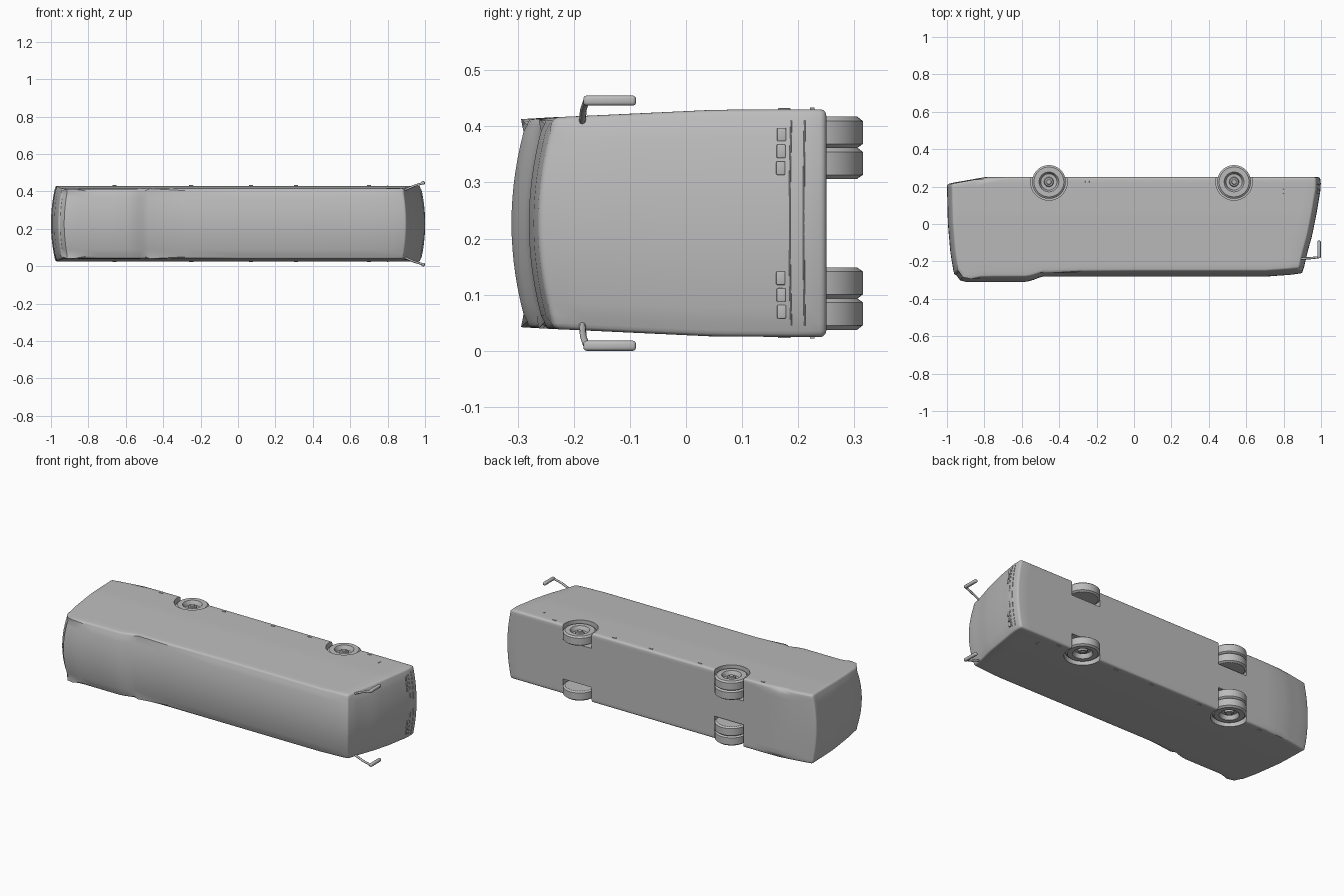
import bpy, bmesh, math
from mathutils import Vector, Matrix

cube = bpy.data.objects.get("Cube")
if cube:
    bpy.data.objects.remove(cube, do_unlink=True)

MID = 0.2275  # centre plane; the coach lies on its side, roof towards -y

grey = bpy.data.materials.new("plain grey")
grey.use_nodes = True
grey.diffuse_color = (0.5, 0.5, 0.5, 1)
grey.node_tree.nodes["Principled BSDF"].inputs["Base Color"].default_value = (0.5, 0.5, 0.5, 1)


def finish(name, bm, smooth=True):
    bmesh.ops.recalc_face_normals(bm, faces=bm.faces)
    mesh = bpy.data.meshes.new(name)
    bm.to_mesh(mesh)
    bm.free()
    mesh.materials.append(grey)
    ob = bpy.data.objects.new(name, mesh)
    bpy.context.collection.objects.link(ob)
    if smooth:
        bpy.ops.object.select_all(action="DESELECT")
        ob.select_set(True)
        bpy.context.view_layer.objects.active = ob
        bpy.ops.object.shade_smooth_by_angle(angle=math.radians(35))
    return ob


def interp(table, v):
    for (a, p), (b, q) in zip(table, table[1:]):
        if v <= b:
            return p + (q - p) * max(0, (v - a) / (b - a))
    return table[-1][1]


# Outline of the shell: roof and floor along the length, nose and tail by height
ROOF = [(-1, -.272), (-.975, -.3), (-.94, -.311), (-.61, -.311), (-.57, -.302),
        (-.51, -.28), (.85, -.28), (1, -.264)]
FLOOR = [(-1, .215), (-.8, .25), (1, .25)]
NOSE = [(-.27, .9), (-.15, .928), (-.06, .953), (.05, .975), (.2, 1), (.25, .996)]
TAIL = [(-.3, .958), (-.15, .982), (0, .995), (.21, 1), (.25, 1)]
WIDTH = [(-.3, .185), (-.25, .188), (.05, .202), (.25, .203)]
STATIONS = [-1, -.97, -.93, -.87, -.8, -.7, -.62, -.59, -.56, -.53, -.5, -.3, 0, .4, .8, .93, 1]


def shell_point(x, b, c):
    """Map length x, height b and width c (each -1 to 1) to the shell."""
    t = (b + 1) / 2
    roof = interp(ROOF, x)
    y = roof + (interp(FLOOR, x) - roof) * t + .028 * c * c * (1 - t)
    end = interp(NOSE if x > 0 else TAIL, y) - .024 * c * c
    return Vector((x * end, y, MID + c * interp(WIDTH, y)))


# Shell
bm = bmesh.new()
bmesh.ops.create_cube(bm, size=2)
bmesh.ops.subdivide_edges(bm, edges=bm.edges[:], cuts=15, use_grid_fill=True)
rims = [e for e in bm.edges
        if sum(all(abs(v.co[i] - s) < .001 for v in e.verts)
               for i in range(3) for s in (-1, 1)) == 2]
for v in bm.verts:
    v.co = shell_point(STATIONS[round((v.co.x + 1) * 8)], v.co.y, v.co.z)
bmesh.ops.bevel(bm, geom=rims, offset=.011, segments=3, profile=.5, affect="EDGES")
shell = finish("coach_shell", bm)


def cylinder(name, x, y, z0, z1, radius):
    bm = bmesh.new()
    bmesh.ops.create_cone(bm, cap_ends=True, segments=40, radius1=radius, radius2=radius,
                          depth=z1 - z0, matrix=Matrix.Translation((x, y, (z0 + z1) / 2)))
    return finish(name, bm, False)


# Wheel profile as radius and distance from the inner face
RIM = [(0, 0), (.08, 0), (.09, .007), (.09, .048), (.08, .056), (.053, .056), (.049, .05),
       (.043, .032), (.026, .03), (.022, .046), (.014, .047), (.012, .052), (0, .052)]


def wheel(name, x, z, side):
    bm = bmesh.new()
    verts = [bm.verts.new((r, 0, d)) for r, d in RIM]
    edges = [bm.edges.new(pair) for pair in zip(verts, verts[1:])]
    bmesh.ops.spin(bm, geom=verts + edges, cent=(0, 0, 0), axis=(0, 0, 1),
                   angle=math.tau, steps=40, use_duplicate=False)
    bmesh.ops.remove_doubles(bm, verts=bm.verts, dist=.0001)
    for v in bm.verts:
        v.co = (x + v.co.x, .225 + v.co.y, MID + side * (z + v.co.z))
    return finish(name, bm)


def box(name, centre, size, bevel):
    bm = bmesh.new()
    bmesh.ops.create_cube(bm, size=1)
    for v in bm.verts:
        v.co = Vector(centre) + Vector([a * b for a, b in zip(v.co, size)])
    bmesh.ops.bevel(bm, geom=bm.edges[:], offset=bevel, segments=3, profile=.5, affect="EDGES")
    return finish(name, bm)


def tube(name, points, radius):
    cu = bpy.data.curves.new(name, "CURVE")
    cu.dimensions = "3D"
    cu.bevel_depth = radius
    cu.bevel_resolution = 2
    cu.use_fill_caps = True
    line = cu.splines.new("POLY")
    line.points.add(len(points) - 1)
    for p, co in zip(line.points, points):
        p.co = (*co, 1)
    cu.materials.append(grey)
    ob = bpy.data.objects.new(name, cu)
    bpy.context.collection.objects.link(ob)


for side, label in ((1, "left"), (-1, "right")):
    # Wheel wells
    for axle, x, depth in (("front", .535, .115), ("rear", -.455, .07)):
        z0, z1 = sorted((MID + side * depth, MID + side * .25))
        cutter = cylinder(f"{label}_{axle}_well_cutter", x, .225, z0, z1, .098)
        cutter.hide_render = True
        cutter.hide_set(True)
        cut = shell.modifiers.new("wheel well", "BOOLEAN")
        cut.operation = "DIFFERENCE"
        cut.solver = "EXACT"
        cut.object = cutter

    # Single front wheels, paired rear wheels
    wheel(f"{label}_front_wheel", .535, .134, side)
    wheel(f"{label}_rear_outer_wheel", -.455, .134, side)
    wheel(f"{label}_rear_inner_wheel", -.455, .079, side)

    # Mirror arm and head
    tube(f"{label}_mirror_arm",
         [(x, y, MID + side * z) for x, y, z in
          ((.885, -.185, .178), (.94, -.183, .202), (.988, -.178, .217))], .006)
    box(f"{label}_mirror_head", (.99, -.136, MID + side * .2185), (.018, .094, .018), .006)

    # Headlamps
    for i, z in enumerate((.098, .128, .158)):
        p = shell_point(1, .68, side * z / .203)
        box(f"{label}_headlamp_{i + 1}", (p.x, p.y, MID + side * z), (.008, .016, .024), .002)

    # Side markers
    for i, x in enumerate((-.66, -.25, .07, .31, .7)):
        box(f"{label}_marker_{i + 1}", (x, .225, MID + side * .203), (.022, .008, .006), .001)
    box(f"{label}_side_lamp", (.8, .175, MID + side * .203), (.006, .022, .004), .001)

# Bumper seams across the nose
for i, b in enumerate((.746, .844)):
    tube(f"bumper_seam_{i + 1}", [shell_point(1, b, c / 10) for c in range(-9, 10)], .0015)
